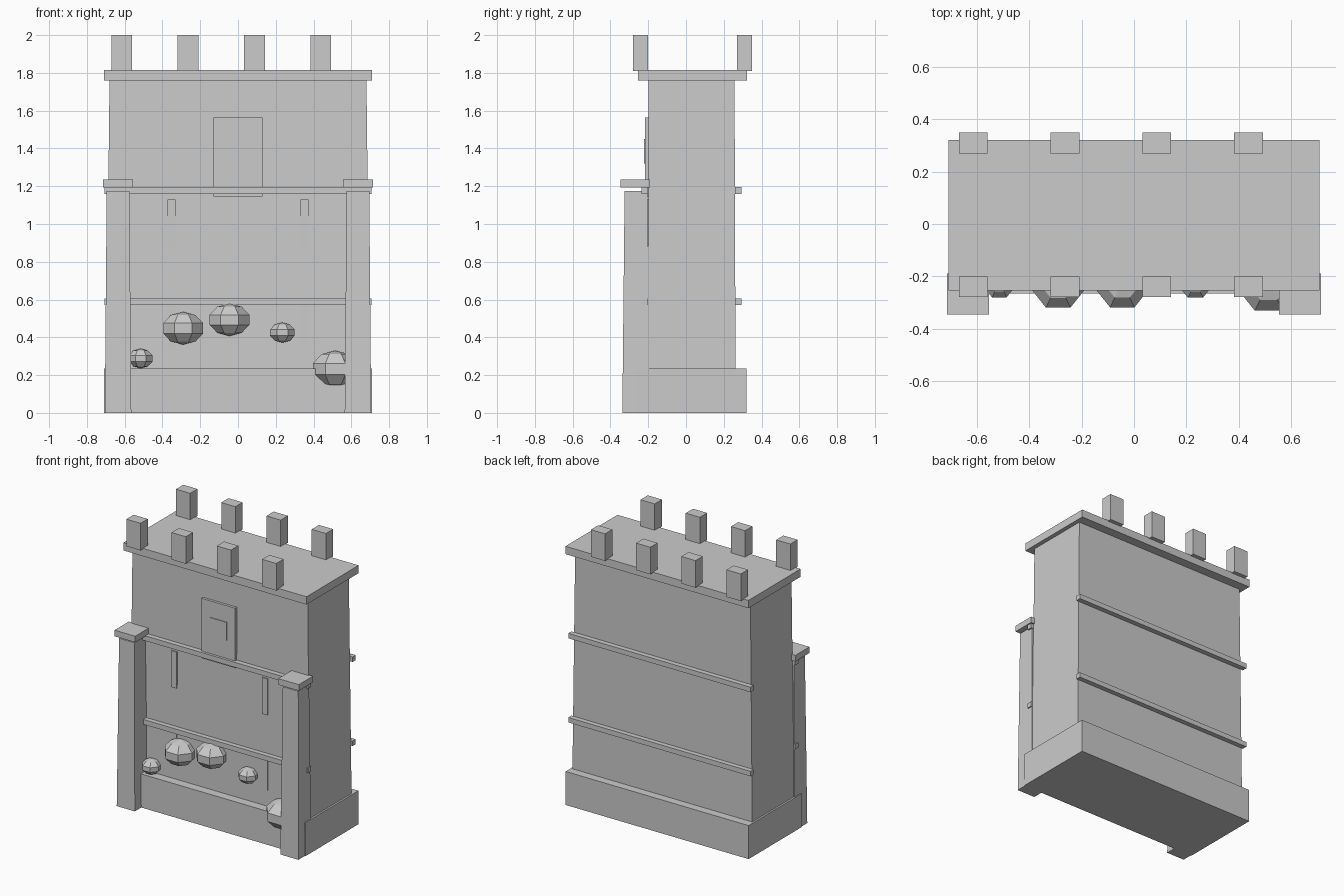
import bpy, bmesh
from mathutils import Matrix

if "Cube" in bpy.data.objects:
    bpy.data.objects.remove(bpy.data.objects["Cube"])


def finish(name, bm):
    bmesh.ops.recalc_face_normals(bm, faces=bm.faces)
    mesh = bpy.data.meshes.new(name)
    bm.to_mesh(mesh)
    bm.free()
    obj = bpy.data.objects.new(name, mesh)
    bpy.context.collection.objects.link(obj)
    return obj


def block(name, x, y, z, top_x=None, top_y=None):
    """Box between (min, max) ranges; the top may have its own ranges for a taper."""
    bm = bmesh.new()
    rings = []
    for (x0, x1), (y0, y1), h in ((x, y, z[0]), (top_x or x, top_y or y, z[1])):
        rings.append([bm.verts.new((a, b, h))
                      for a, b in ((x0, y0), (x1, y0), (x1, y1), (x0, y1))])
    low, high = rings
    bm.faces.new(low[::-1])
    bm.faces.new(high)
    for i in range(4):
        j = (i + 1) % 4
        bm.faces.new((low[i], low[j], high[j], high[i]))
    return finish(name, bm)


def boulder(name, x, z, r):
    bm = bmesh.new()
    bmesh.ops.create_uvsphere(bm, u_segments=7, v_segments=5, radius=r)
    bmesh.ops.transform(bm, verts=bm.verts, matrix=Matrix.Diagonal((1, 1, 0.76, 1)))
    obj = finish(name, bm)
    obj.location = (x, -0.222, z)


# Main mass
block("plinth", (-0.71, 0.71), (-0.265, 0.32), (0, 0.235))
block("tower_body", (-0.70, 0.70), (-0.203, 0.263), (0, 1.77),
      (-0.68, 0.68), (-0.198, 0.257))
block("roof_slab", (-0.71, 0.71), (-0.255, 0.322), (1.76, 1.815))

# String courses on front and back
for z in (0.57, 1.16):
    block("front_band", (-0.707, 0.707), (-0.235, -0.2), (z, z + 0.035))
    block("back_band", (-0.707, 0.707), (0.26, 0.295), (z, z + 0.035))

# Corner buttresses with caps
for s in (-1, 1):
    cx = s * 0.635
    block("buttress", (cx - 0.07, cx + 0.07), (-0.337, -0.195), (0, 1.175),
          (cx - 0.06, cx + 0.06), (-0.325, -0.205))
    block("buttress_cap", (cx - 0.08, cx + 0.08), (-0.347, -0.19), (1.192, 1.235))

    # Narrow window slits
    for z in (0.345, 0.875):
        block("window_slit", (s * 0.352 - 0.021, s * 0.352 + 0.021),
              (-0.208, -0.195), (z, z + 0.255))

# Upper panel with a small raised plate
block("front_panel", (-0.13, 0.13), (-0.217, -0.195), (1.145, 1.565))
block("panel_plate", (-0.065, 0.065), (-0.222, -0.21), (1.32, 1.45))

# Merlons along the roof edges
for i in range(4):
    x = -0.67 + i * 0.351
    for y in (-0.28, 0.27):
        block("merlon", (x, x + 0.11), (y, y + 0.08), (1.81, 2.0))

# Faceted boulders against the front wall
for x, z, r in ((-0.29, 0.448, 0.114), (-0.045, 0.493, 0.113), (0.235, 0.425, 0.07),
                (-0.515, 0.288, 0.068), (0.515, 0.232, 0.128)):
    boulder("boulder", x, z, r)
